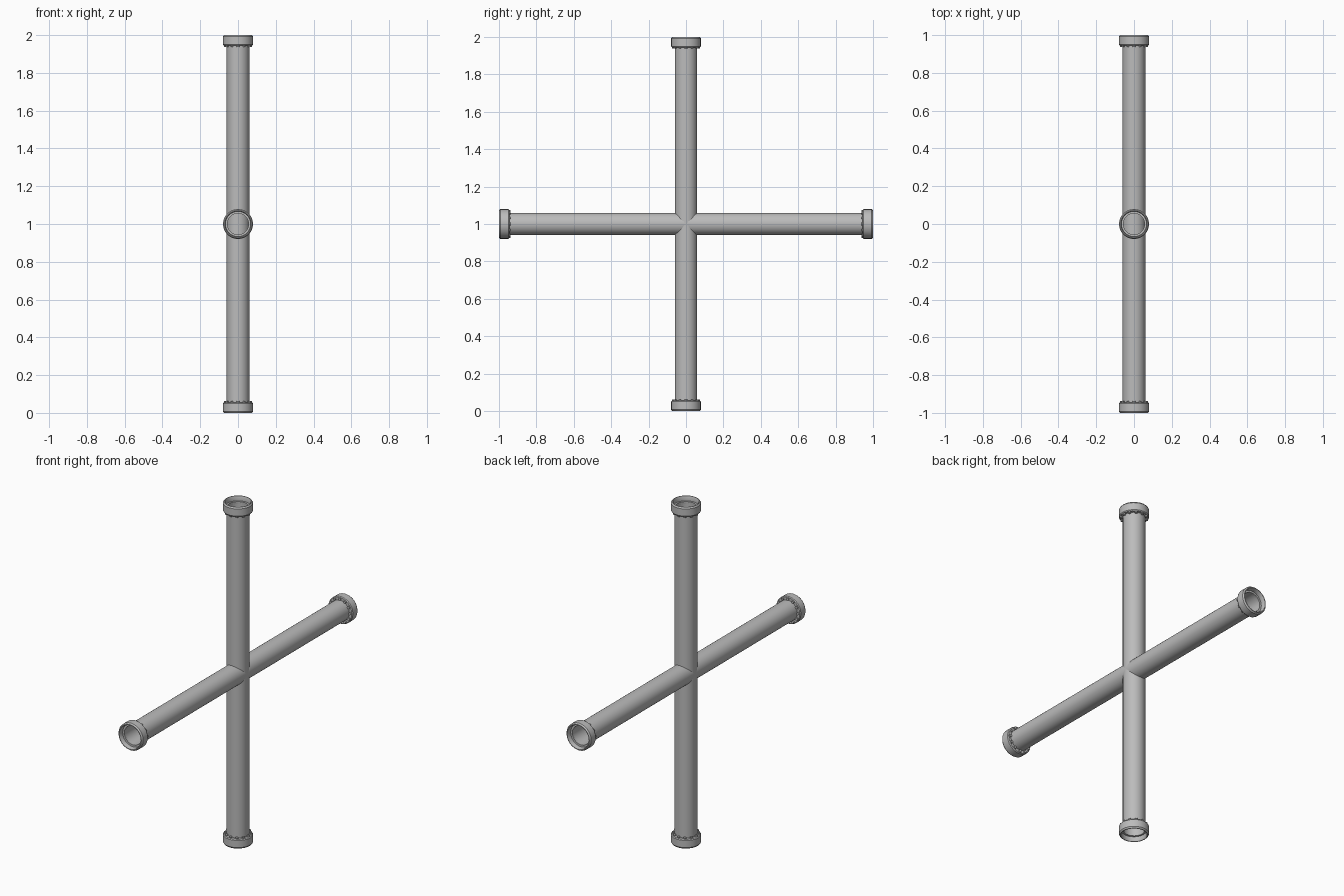
import bpy, bmesh, math
from mathutils import Matrix

cube = bpy.data.objects.get("Cube")
if cube:
    bpy.data.objects.remove(cube, do_unlink=True)

steel = bpy.data.materials.new("grey steel")
steel.use_nodes = True
GREY = (0.5, 0.5, 0.5, 1)
steel.diffuse_color = GREY
steel.node_tree.nodes["Principled BSDF"].inputs["Base Color"].default_value = GREY

CENTRE = Matrix.Translation((0, 0, 1))
PIPE_R, BORE_R, RIM_R = 0.06, 0.056, 0.08
BOLTS = 12


def finish(name, bm, matrix):
    bmesh.ops.recalc_face_normals(bm, faces=bm.faces)
    mesh = bpy.data.meshes.new(name)
    bm.to_mesh(mesh)
    bm.free()
    mesh.materials.append(steel)
    obj = bpy.data.objects.new(name, mesh)
    bpy.context.collection.objects.link(obj)
    obj.matrix_world = matrix
    bpy.ops.object.select_all(action='DESELECT')
    obj.select_set(True)
    bpy.context.view_layer.objects.active = obj
    bpy.ops.object.shade_smooth_by_angle(angle=math.radians(35))


def lathe(name, profile, sides, matrix):
    """Spin a closed (radius, height) profile around the local z axis."""
    bm = bmesh.new()
    rings = [[bm.verts.new((r * math.cos(a), r * math.sin(a), z)) for r, z in profile]
             for a in (math.tau * i / sides for i in range(sides))]
    n = len(profile)
    for i, ring in enumerate(rings):
        after = rings[(i + 1) % sides]
        for j in range(n):
            k = (j + 1) % n
            bm.faces.new((ring[j], after[j], after[k], ring[k]))
    finish(name, bm, matrix)


def bolts(name, matrix):
    """Ring of hexagonal bolt heads on the inner face of a flange."""
    bm = bmesh.new()
    for i in range(BOLTS):
        place = Matrix.Rotation(math.tau * i / BOLTS, 4, 'Z') @ Matrix.Translation((0.068, 0, 0.945))
        bmesh.ops.create_cone(bm, cap_ends=True, segments=6, radius1=0.008,
                              radius2=0.008, depth=0.016, matrix=place)
    finish(name, bm, matrix)


# Two hollow pipes crossing at the middle
tube = [(BORE_R, -0.97), (PIPE_R, -0.97), (PIPE_R, 0.97), (BORE_R, 0.97)]
lathe("vertical_pipe", tube, 32, CENTRE)
lathe("horizontal_pipe", tube, 32, CENTRE @ Matrix.Rotation(math.pi / 2, 4, 'X'))

# Bevelled collar with a recessed mouth
collar = [(PIPE_R - 0.002, 0.945), (RIM_R - 0.004, 0.945), (RIM_R, 0.95),
          (RIM_R, 0.992), (RIM_R - 0.006, 1.0), (0.07, 1.0),
          (0.067, 0.995), (0.067, 0.972), (BORE_R, 0.972), (BORE_R, 0.96)]

# One collar and bolt ring on each open end
for name, angle in (("top", 0), ("front", 90), ("bottom", 180), ("back", 270)):
    turn = CENTRE @ Matrix.Rotation(math.radians(angle), 4, 'X')
    lathe(name + "_collar", collar, 24, turn)
    bolts(name + "_bolts", turn)
